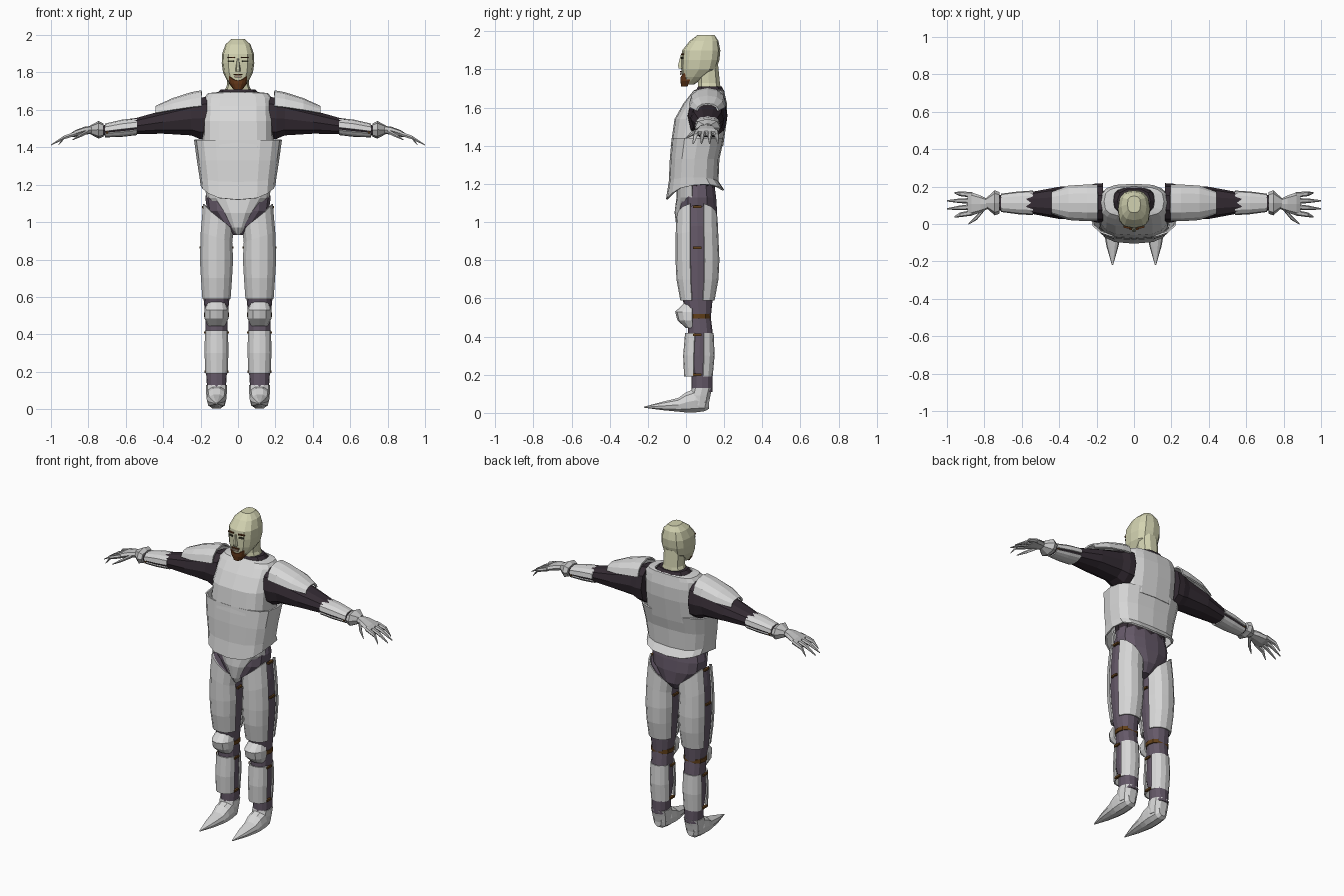
import bpy, bmesh, math
from mathutils import Matrix, Vector

default = bpy.data.objects.get("Cube")
if default:
    bpy.data.objects.remove(default, do_unlink=True)


def material(name, red, green, blue):
    mat = bpy.data.materials.new(name)
    mat.use_nodes = True
    colour = (red, green, blue, 1)
    mat.diffuse_color = colour
    mat.node_tree.nodes["Principled BSDF"].inputs["Base Color"].default_value = colour
    return mat


ARMOR = material("armor_white", .68, .68, .68)
GLOVE = material("glove_grey", .55, .55, .55)
SUIT = material("dark_suit", .035, .025, .034)
CLOTH = material("purple_cloth", .13, .1, .14)
STRAP = material("brown_leather", .12, .05, .01)
SKIN = material("pale_skin", .65, .65, .44)
BEARD = material("beard_brown", .13, .04, .01)
EYE = material("eye_dark", .05, .05, .03)
LIP = material("lip", .38, .27, .2)

# Cross-section planes for lofts running along each axis
AXES = {"x": lambda at, side, up: (at, side, up),
        "y": lambda at, side, up: (side, at, up),
        "z": lambda at, side, up: (side, up, at)}


def ring(at, low, high, half, mid=0, tilt=0, pitch=0, lift=0):
    """One oval section: its limits, half width and how its edge slopes."""
    return at, (low + high) / 2, (high - low) / 2, half, mid, tilt, pitch, lift


def signed_power(value, power):
    return math.copysign(abs(value) ** power, value)


def finish(name, bm, mat, mirror=False, thick=0):
    mesh = bpy.data.meshes.new(name)
    bm.to_mesh(mesh)
    bm.free()
    mesh.materials.append(mat)
    ob = bpy.data.objects.new(name, mesh)
    bpy.context.collection.objects.link(ob)
    if mirror:
        ob.modifiers.new("mirror", "MIRROR").use_mirror_merge = False
    if thick:
        solid = ob.modifiers.new("thickness", "SOLIDIFY")
        solid.thickness = thick
        solid.offset = -1


def loft(name, mat, *rings, axis="z", mid=0, sides=10, arc=None, power=.85, mirror=False, thick=0):
    """Skin the rings; an arc leaves an open curved plate."""
    bm = bmesh.new()
    start, end = arc or (0, 360)
    count = sides + 1 if arc else sides
    rows = []
    for at, centre, radius, half, shift, tilt, pitch, lift in rings:
        row = []
        for i in range(count):
            angle = math.radians(start + (end - start) * i / sides)
            c, s = math.cos(angle), math.sin(angle)
            row.append(bm.verts.new(AXES[axis](
                at + tilt * c + pitch * s + lift * c * c,
                mid + shift + half * signed_power(c, power),
                centre + radius * signed_power(s, power))))
        rows.append(row)
    for lower, upper in zip(rows, rows[1:]):
        for i in range(sides):
            j = (i + 1) % count
            bm.faces.new((lower[i], lower[j], upper[j], upper[i]))
    if not arc and not thick:
        bm.faces.new(reversed(rows[0]))
        bm.faces.new(rows[-1])
    finish(name, bm, mat, mirror, thick)


def plate(name, mat, centre, size, turn=0, mirror=False):
    bm = bmesh.new()
    bmesh.ops.create_cube(bm, size=1)
    bm.transform(Matrix.Translation(Vector(centre)) @ Matrix.Rotation(math.radians(turn), 4, "Z")
                 @ Matrix.Diagonal((*size, 1)))
    finish(name, bm, mat, mirror)


# Head and neck
loft("head", SKIN,
     ring(1.72, low=-.02, high=.04, half=.03), ring(1.76, low=-.02, high=.1, half=.06),
     ring(1.8, low=-.025, high=.16, half=.08), ring(1.85, low=-.025, high=.175, half=.087),
     ring(1.9, low=-.02, high=.18, half=.085), ring(1.95, low=.02, high=.17, half=.067),
     ring(1.98, low=.06, high=.15, half=.035), sides=12, power=.75)
loft("neck", SKIN,
     ring(1.66, low=.06, high=.19, half=.09), ring(1.73, low=.06, high=.18, half=.06),
     ring(1.83, low=.06, high=.17, half=.06))
loft("collar", SUIT,
     ring(1.62, low=.04, high=.2, half=.13), ring(1.69, low=.05, high=.2, half=.11),
     ring(1.71, low=.06, high=.19, half=.09))

# Face details
loft("nose", SKIN,
     ring(1.805, low=-.04, high=0, half=.015), ring(1.82, low=-.045, high=0, half=.013),
     ring(1.875, low=-.03, high=0, half=.006), sides=6)
loft("beard", BEARD,
     ring(1.71, low=-.025, high=.04, half=.025), ring(1.74, low=-.03, high=.07, half=.047),
     ring(1.757, low=-.03, high=.07, half=.056, lift=.035), arc=(180, 360), sides=8, thick=.008)
plate("lips", LIP, (0, -.027, 1.778), (.04, .008, .012))
plate("moustache", BEARD, (0, -.027, 1.79), (.05, .008, .006))
plate("eyes", EYE, (.037, -.019, 1.86), (.03, .008, .01), turn=11, mirror=True)
plate("eyebrows", BEARD, (.037, -.019, 1.88), (.04, .008, .007), turn=11, mirror=True)

# Torso
loft("torso_suit", SUIT,
     ring(1.15, low=-.04, high=.15, half=.16), ring(1.4, low=-.05, high=.17, half=.17),
     ring(1.62, low=.01, high=.19, half=.16), sides=12)
loft("waist_armor", ARMOR,
     ring(1.145, low=-.105, high=.2, half=.2, pitch=.025, lift=.05),
     ring(1.215, low=-.09, high=.17, half=.205, lift=.02),
     ring(1.33, low=-.085, high=.175, half=.22), ring(1.44, low=-.075, high=.2, half=.235),
     sides=16, power=.7, thick=.01)
loft("chest_armor", ARMOR,
     ring(1.4, low=-.08, high=.195, half=.19), ring(1.54, low=-.06, high=.215, half=.187),
     ring(1.62, low=-.015, high=.215, half=.184), ring(1.665, low=.02, high=.205, half=.18),
     ring(1.69, low=.04, high=.2, half=.16), ring(1.695, low=.055, high=.195, half=.11),
     sides=16, power=.65, thick=.01)

# Pelvis
loft("hips", CLOTH,
     ring(.93, low=0, high=.12, half=.03), ring(.98, low=-.04, high=.16, half=.09),
     ring(1.06, low=-.045, high=.165, half=.165), ring(1.13, low=-.04, high=.16, half=.175),
     ring(1.2, low=-.03, high=.15, half=.16), sides=14)
loft("pelvis_front_plate", ARMOR,
     ring(.93, low=-.03, high=.11, half=.01), ring(.97, low=-.05, high=.13, half=.045),
     ring(1.05, low=-.06, high=.16, half=.1), ring(1.13, low=-.05, high=.16, half=.17),
     ring(1.19, low=-.05, high=.16, half=.18), arc=(190, 350), sides=8, thick=.008)

# Legs: cloth underneath, with front and back plates leaving a stripe at the sides
LEG = .115
loft("legs", CLOTH,
     ring(.11, low=.03, high=.14, half=.05), ring(.2, low=.03, high=.14, half=.056),
     ring(.3, low=0, high=.14, half=.058), ring(.42, low=.01, high=.14, half=.06),
     ring(.5, low=.01, high=.13, half=.06), ring(.6, low=-.02, high=.14, half=.07),
     ring(.8, low=-.045, high=.165, half=.083),
     ring(.95, low=-.04, high=.16, half=.08, tilt=.03),
     ring(1.02, low=-.04, high=.15, half=.075, mid=-.01, tilt=.07),
     mid=LEG, sides=12, mirror=True)
thigh = [ring(.59, low=-.03, high=.15, half=.078), ring(.7, low=-.05, high=.17, half=.086),
         ring(.8, low=-.055, high=.175, half=.092),
         ring(.92, low=-.055, high=.17, half=.087, tilt=.03),
         ring(1.025, low=-.05, high=.165, half=.084, mid=-.01, tilt=.075)]
shin = [ring(.19, low=-.01, high=.14, half=.062), ring(.3, low=-.015, high=.15, half=.066),
        ring(.42, low=-.005, high=.145, half=.064)]
for side, arc in (("front", (196, 344)), ("back", (16, 164))):
    for part, rings in (("thigh", thigh), ("shin", shin)):
        loft(f"{part}_{side}_plates", ARMOR, *rings, mid=LEG, arc=arc, sides=6,
             mirror=True, thick=.008)
for part, height, reach in (("thigh", .865, .083), ("upper_shin", .41, .06),
                            ("lower_shin", .2, .057)):
    for side, sign in (("outer", 1), ("inner", -1)):
        plate(f"{part}_{side}_buckles", STRAP, (LEG + sign * reach, .06, height),
              (.016, .045, .012), mirror=True)
plate("hip_buckles", STRAP, (LEG + .07, .06, 1.08), (.016, .045, .012), mirror=True)

# Knees
loft("knee_straps", STRAP,
     *[ring(height, low=.01, high=.13, half=.068) for height in (.494, .518)],
     mid=LEG, sides=12, mirror=True, thick=.01)
loft("knee_pads", ARMOR,
     ring(.445, low=0, high=.07, half=.045), ring(.485, low=-.045, high=.11, half=.064),
     ring(.53, low=-.057, high=.12, half=.064), ring(.575, low=-.01, high=.08, half=.048),
     mid=LEG, arc=(180, 360), sides=6, mirror=True, thick=.01)

# Boots, from heel to pointed toe
loft("boots", ARMOR,
     ring(.12, low=.02, high=.1, half=.026), ring(.1, low=.007, high=.11, half=.046),
     ring(.05, low=0, high=.13, half=.054), ring(0, low=0, high=.11, half=.053),
     ring(-.04, low=.005, high=.08, half=.047), ring(-.12, low=.013, high=.06, half=.032),
     ring(-.22, low=.027, high=.033, half=.003), axis="y", mid=LEG, mirror=True)
loft("boot_shafts", ARMOR,
     ring(.04, low=.02, high=.12, half=.05), ring(.09, low=.02, high=.13, half=.056),
     ring(.13, low=.03, high=.14, half=.057), mid=LEG, mirror=True)

# Arms
ARM = .113
loft("arms", SUIT,
     ring(.165, low=1.44, high=1.675, half=.105), ring(.205, low=1.44, high=1.67, half=.104),
     ring(.25, low=1.46, high=1.645, half=.092), ring(.4, low=1.47, high=1.6, half=.086),
     ring(.54, low=1.47, high=1.56, half=.06), ring(.735, low=1.46, high=1.515, half=.04),
     axis="x", mid=ARM, mirror=True)
loft("shoulder_pads", ARMOR,
     ring(.195, low=1.5, high=1.705, half=.098), ring(.25, low=1.5, high=1.695, half=.099),
     ring(.35, low=1.51, high=1.663, half=.093), ring(.44, low=1.53, high=1.622, half=.06),
     axis="x", mid=ARM, arc=(8, 172), sides=6, mirror=True, thick=.01)
forearm = [ring(.54, low=1.465, high=1.557, half=.066), ring(.62, low=1.456, high=1.548, half=.061),
           ring(.71, low=1.453, high=1.527, half=.049)]
for side, arc in (("upper", (-4, 184)), ("lower", (202, 338))):
    loft(f"forearm_{side}_plates", ARMOR, *forearm, axis="x", mid=ARM, arc=arc, sides=6,
         mirror=True, thick=.007)
plate("forearm_buckles", STRAP, (.7, ARM, 1.48), (.01, .096, .01), mirror=True)

# Gloves
loft("glove_cuffs", GLOVE,
     ring(.72, low=1.456, high=1.528, half=.058), ring(.745, low=1.447, high=1.541, half=.067),
     ring(.79, low=1.47, high=1.517, half=.026), axis="x", mid=ARM, sides=8, mirror=True)
loft("palms", GLOVE,
     ring(.78, low=1.473, high=1.515, half=.026), ring(.82, low=1.467, high=1.51, half=.045),
     ring(.87, low=1.456, high=1.492, half=.063), ring(.89, low=1.454, high=1.478, half=.058),
     axis="x", mid=.107, sides=8, mirror=True)


def finger(name, *joints):
    rings = [ring(x, low=z - radius, high=z + radius, half=radius * 1.15, mid=y)
             for (x, y, z), radius in zip(joints, (.013, .011, .003))]
    loft(name, GLOVE, *rings, axis="x", sides=6, mirror=True)


for i, part in enumerate(("little", "ring", "middle", "index")):
    start, end = .156 - .032 * i, .167 - .043 * i
    tip = 1.005 - .02 * (i - 1.5) ** 2
    finger(part + "_fingers", (.865, start, 1.474), (.93, (start + end) / 2, 1.453),
           (tip, end, 1.412))
finger("thumbs", (.8, .085, 1.486), (.84, .035, 1.465), (.885, 0, 1.44))
